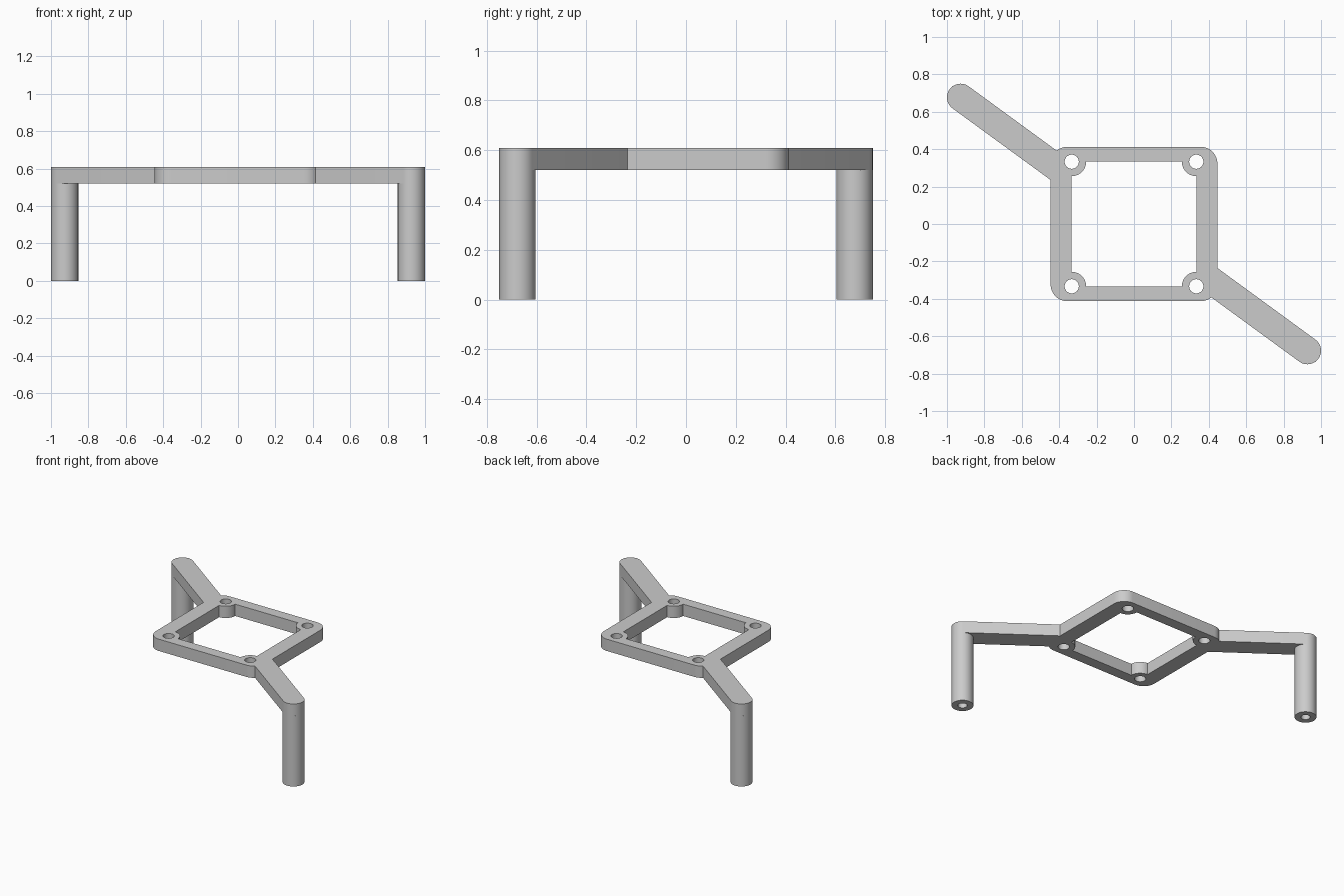
import bpy, bmesh, math
from mathutils import Vector

cube = bpy.data.objects.get("Cube")
if cube:
    bpy.data.objects.remove(cube, do_unlink=True)

BOTTOM, TOP = 0.521, 0.608
HOLE = 0.333          # screw hole offset from the centre
LEG = Vector((-0.927, 0.677))
LEG_R = 0.073

grey = bpy.data.materials.new("plain grey")
grey.use_nodes = True
grey.diffuse_color = (0.6, 0.6, 0.6, 1)
grey.node_tree.nodes["Principled BSDF"].inputs["Base Color"].default_value = (0.6, 0.6, 0.6, 1)


def arc(c, r, start, end, n):
    return [(c[0] + r * math.cos(start + (end - start) * i / n),
             c[1] + r * math.sin(start + (end - start) * i / n)) for i in range(n + 1)]


def circle(c, r, n=48):
    return arc(c, r, 0, math.tau, n)[:-1]


def make(name, bm):
    bmesh.ops.recalc_face_normals(bm, faces=bm.faces)
    mesh = bpy.data.meshes.new(name)
    bm.to_mesh(mesh)
    bm.free()
    mesh.materials.append(grey)
    obj = bpy.data.objects.new(name, mesh)
    bpy.context.collection.objects.link(obj)
    return obj


def prism(name, outline, z0=BOTTOM, z1=TOP):
    bm = bmesh.new()
    face = bm.faces.new([bm.verts.new((x, y, z0)) for x, y in outline])
    geom = bmesh.ops.extrude_face_region(bm, geom=[face])["geom"]
    bmesh.ops.translate(bm, vec=(0, 0, z1 - z0),
                        verts=[g for g in geom if isinstance(g, bmesh.types.BMVert)])
    return make(name, bm)


def activate(obj):
    bpy.ops.object.select_all(action='DESELECT')
    obj.select_set(True)
    bpy.context.view_layer.objects.active = obj


def combine(target, tool, operation):
    mod = target.modifiers.new(operation, 'BOOLEAN')
    mod.operation, mod.object, mod.solver = operation, tool, 'EXACT'
    activate(target)
    bpy.ops.object.modifier_apply(modifier=mod.name)
    bpy.data.objects.remove(tool, do_unlink=True)


def smooth(obj):
    activate(obj)
    bpy.ops.object.shade_smooth_by_angle(angle=math.radians(30))


# Rounded frame with a square opening
hx, hy, r = 0.446, 0.413, 0.09
outline = []
for k, (sx, sy) in enumerate([(1, 1), (-1, 1), (-1, -1), (1, -1)]):
    a = k * math.pi / 2
    outline += arc((sx * (hx - r), sy * (hy - r)), r, a, a + math.pi / 2, 12)
frame = prism("frame", outline)
opening = prism("opening", [(-HOLE, -HOLE), (HOLE, -HOLE), (HOLE, HOLE), (-HOLE, HOLE)],
                BOTTOM - 0.1, TOP + 0.1)
combine(frame, opening, 'DIFFERENCE')

# Corner bosses
corners = [(sx * HOLE, sy * HOLE) for sx in (-1, 1) for sy in (-1, 1)]
for c in corners:
    combine(frame, prism("boss", circle(c, 0.077)), 'UNION')

# Round-ended arms pointing at the centre
for side in (1, -1):
    end = LEG * side
    inner = end.normalized() * 0.47
    angle = math.atan2(end.y, end.x)
    across = Vector((-end.y, end.x)).normalized() * LEG_R
    tip = arc(end, LEG_R, angle - math.pi / 2, angle + math.pi / 2, 24)
    arm = prism("arm", tip + [tuple(inner + across), tuple(inner - across)])
    combine(frame, arm, 'UNION')

# Screw holes
for c in corners:
    combine(frame, prism("hole", circle(c, 0.038, 32), BOTTOM - 0.1, TOP + 0.1), 'DIFFERENCE')
smooth(frame)

# Legs with a blind bore in the foot
profile = [(0, 0.3), (0.031, 0.3), (0.031, 0), (LEG_R, 0), (LEG_R, BOTTOM), (0, BOTTOM)]
for name, side in (("right_leg", 1), ("left_leg", -1)):
    bm = bmesh.new()
    verts = [bm.verts.new((x, 0, z)) for x, z in profile]
    edges = [bm.edges.new(pair) for pair in zip(verts, verts[1:])]
    bmesh.ops.spin(bm, geom=verts + edges, axis=(0, 0, 1), cent=(0, 0, 0),
                   angle=math.tau, steps=48)
    bmesh.ops.remove_doubles(bm, verts=bm.verts, dist=0.0001)
    leg = make(name, bm)
    leg.location = (LEG.x * side, LEG.y * side, 0)
    smooth(leg)
